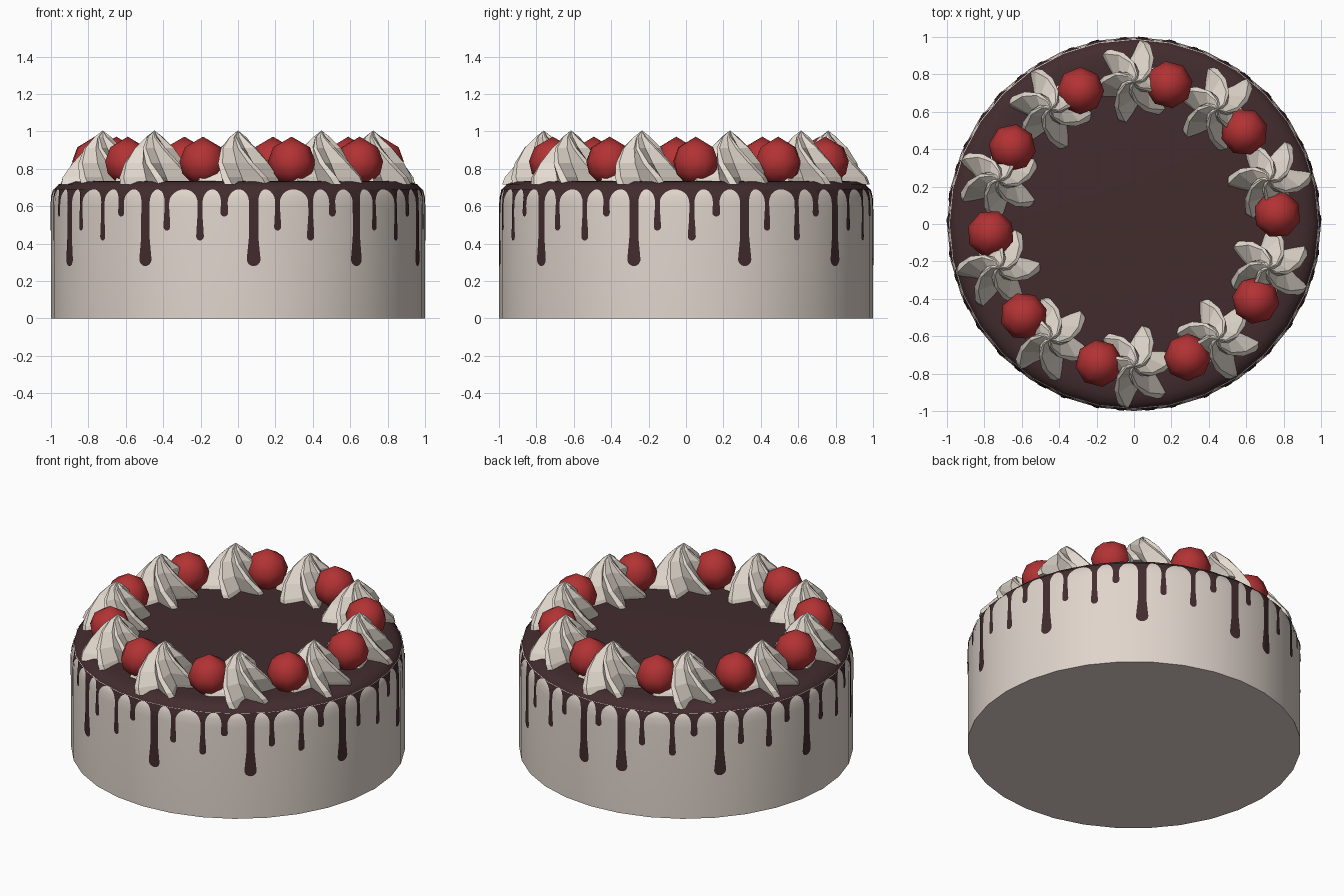
import bpy, bmesh, math
from math import sin, cos, pi, radians, sqrt

if "Cube" in bpy.data.objects:
    bpy.data.objects.remove(bpy.data.objects["Cube"])

SIDES = 32
RIM = 0.69          # height where the icing ends between drips
FLARE = 0.62        # height where a drip starts widening
PROFILE = [(1, 0), (1, .60), (.996, .65), (.985, RIM), (.96, .716), (.92, .731), (.86, .735)]


def mat(name, c):
    m = bpy.data.materials.new(name)
    m.diffuse_color = (*c, 1)
    m.use_nodes = True
    m.node_tree.nodes["Principled BSDF"].inputs["Base Color"].default_value = m.diffuse_color
    return m


CREAM = mat("cream", (.74, .66, .60))
WHIP = mat("whipped_cream", (.78, .71, .63))
CHOC = mat("chocolate", (.055, .025, .027))
RED = mat("cherry_red", (.45, .032, .034))


def make(name, verts, faces, mats, smooth=None):
    me = bpy.data.meshes.new(name)
    me.from_pydata(verts, [], faces)
    for m in mats:
        me.materials.append(m)
    ob = bpy.data.objects.new(name, me)
    bpy.context.collection.objects.link(ob)
    if smooth:
        bpy.context.view_layer.objects.active = ob
        ob.select_set(True)
        bpy.ops.object.shade_smooth_by_angle(angle=radians(smooth))
        ob.select_set(False)
    return ob


def loft(rings, cap_bottom=True, tip=None):
    """Faces between stacked rings, closed at the top by a tip or a cap."""
    n = len(rings[0])
    v = [p for r in rings for p in r]
    f = []
    for k in range(len(rings) - 1):
        for i in range(n):
            j = (i + 1) % n
            f.append((k*n + i, k*n + j, (k+1)*n + j, (k+1)*n + i))
    if cap_bottom:
        f.append(tuple(range(n - 1, -1, -1)))
    t = (len(rings) - 1) * n
    if tip:
        v.append(tip)
        f += [(t + i, t + (i + 1) % n, len(v) - 1) for i in range(n)]
    else:
        f.append(tuple(range(t, t + n)))
    return v, f


def ring(r, z, n, cx=0, cy=0, rot=0.0):
    return [(cx + r*cos(rot + 2*pi*i/n), cy + r*sin(rot + 2*pi*i/n), z) for i in range(n)]


# cake body: cream side, chocolate above the rim height
v, f = loft([ring(r, z, SIDES) for r, z in PROFILE])
cake = make("cake_body", v, f, [CREAM, CHOC], 35)
for p in cake.data.polygons:
    if p.center.z > RIM:
        p.material_index = 1


# chocolate drips: thin plates hugging the side
def side_point(a, z):
    r = PROFILE[1][0]
    for (r0, z0), (r1, z1) in zip(PROFILE, PROFILE[1:]):
        if z0 <= z <= z1:
            r = r0 + (r1 - r0) * (z - z0) / (z1 - z0)
    step = 2*pi / SIDES
    r = r * cos(step/2) / cos((a % step) - step/2) + .004
    return (r*sin(a), -r*cos(a), z)


# angle offset, lowest height, neck half width, bulb half width
PATTERN = [(0, .28, .025, .037), (7.4, .47, .013, .019),
           (18, .417, .014, .021), (25.5, .545, .018, .021)]
drips = sorted((4.8 + 34.5*k + o, z, n, b) for k in range(-6, 6) for o, z, n, b in PATTERN
               if -180 < 4.8 + 34.5*k + o < 180)
verts, faces = [], []
COLS = 8
for i, (ang, z0, neck, bulb) in enumerate(drips):
    a = radians(ang)
    left = (radians(ang - drips[i-1][0]) % (2*pi)) / 2
    right = (radians(drips[(i+1) % len(drips)][0] - ang) % (2*pi)) / 2
    heights = [RIM - (RIM - FLARE) * (1 - cos(k*pi/16)) for k in range(9)]
    heights += [FLARE - (FLARE - z0 - bulb) * k/5 for k in range(1, 6)]
    heights += [z0 + bulb*(1 - sin(k*pi/12)) for k in range(1, 7)]
    base = len(verts)
    for z in heights:
        if z < z0 + bulb:
            w = sqrt(max(0, bulb**2 - (z0 + bulb - z)**2))
        else:
            t = min(1, (z - z0 - bulb) / min(.12, FLARE - z0 - bulb))
            w = bulb + (neck - bulb) * t*t*(3 - 2*t)
        t = min(1, max(0, (z - FLARE) / (RIM - FLARE)))
        e = 1 - sqrt(1 - t*t)
        lo, hi = -(w + (left - w)*e), w + (right - w)*e
        verts += [side_point(a + lo + (hi - lo)*c/COLS, z) for c in range(COLS + 1)]
    for k in range(len(heights) - 1):
        for c in range(COLS):
            p = base + k*(COLS + 1) + c
            q = p + COLS + 1
            faces.append((p, q, q + 1, p + 1))
make("chocolate_drips", verts, faces, [CHOC])

# whipped cream rosettes: twisted six-finned stars
STAR = [(.225, .115, .715, 0), (.215, .11, .755, -6), (.165, .095, .83, -22),
        (.105, .062, .91, -42), (.045, .028, .97, -65)]
for k in range(10):
    d = radians(90 + 36*k)
    cx, cy = .76*cos(d), .76*sin(d)
    rings = []
    for ro, ri, z, tw in STAR:
        pts = []
        for i in range(6):
            b = d + radians(-13 + tw + 60*i)
            for r, o in ((ro, -.09), (ro, .09), (ri, .52)):
                pts.append((cx + r*cos(b + o), cy + r*sin(b + o), z))
        rings.append(pts)
    v, f = loft(rings, tip=(cx, cy, 1.005))
    make(f"cream_rosette_{k+1}", v, f, [WHIP])

# cherries between the rosettes
BALL = [(.06, .725), (.112, .775), (.127, .84), (.098, .915)]
for k in range(10):
    d = radians(3.9 + 36*k)
    cx, cy = .768*cos(d), .768*sin(d)
    v, f = loft([ring(r, z, 8, cx, cy, d + pi/8) for r, z in BALL], tip=(cx, cy, .972))
    make(f"cherry_{k+1}", v, f, [RED], 60)
